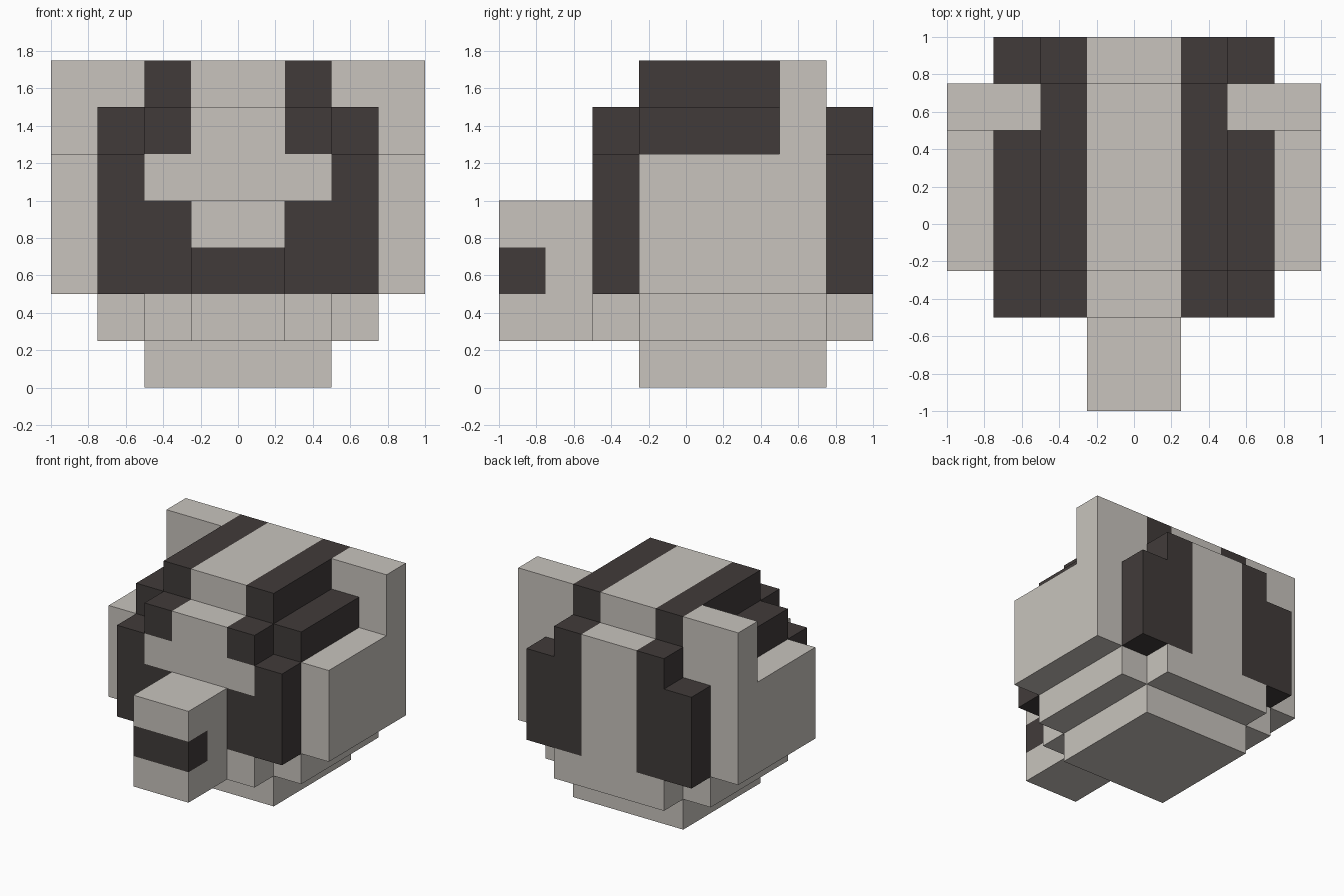
import bpy
import bmesh
from mathutils import Vector

cube = bpy.data.objects.get("Cube")
if cube:
    bpy.data.objects.remove(cube, do_unlink=True)

U = 0.25  # size of one block


def make_material(name, rgb):
    mat = bpy.data.materials.new(name)
    mat.use_nodes = True
    color = (*rgb, 1.0)
    mat.diffuse_color = color
    bsdf = mat.node_tree.nodes["Principled BSDF"]
    bsdf.inputs["Base Color"].default_value = color
    bsdf.inputs["Roughness"].default_value = 0.9
    return mat


pale = make_material("pale_fur", (0.58, 0.55, 0.51))
dark = make_material("dark_fur", (0.053, 0.044, 0.042))


def part(name, mat, *boxes, side=1):
    """Join boxes, given as x, y and z ranges in blocks, into one part."""
    bm = bmesh.new()
    for x, y, z in boxes:
        low, high = (Vector(corner) * U for corner in zip(x, y, z))
        verts = bmesh.ops.create_cube(bm, size=1)["verts"]
        for v in verts:
            v.co = v.co * (high - low) + (low + high) / 2
            v.co.x *= side
    bmesh.ops.recalc_face_normals(bm, faces=bm.faces)
    mesh = bpy.data.meshes.new(name)
    bm.to_mesh(mesh)
    bm.free()
    mesh.materials.append(mat)
    obj = bpy.data.objects.new(name, mesh)
    bpy.context.collection.objects.link(obj)


def pair(name, mat, *boxes):
    part("left_" + name, mat, *boxes)
    part("right_" + name, mat, *boxes, side=-1)


# Depth ranges shared by many parts
FRONT, MIDDLE, BACK = (-2, -1), (-1, 3), (3, 4)

# Stepped underside
part("neck", pale, ((-2, 2), MIDDLE, (0, 1)))
part("jaw", pale,
     ((-3, 3), MIDDLE, (1, 2)),
     ((-2, 2), FRONT, (1, 2)),
     ((-2, 2), BACK, (1, 2)))

# Pale centre band over the whole head
part("centre_band", pale,
     ((-1, 1), (-2, 4), (2, 6)),
     ((-1, 1), MIDDLE, (6, 7)))

# Snout, with the mouth wrapping around its tip
part("snout", pale,
     ((-1, 1), (-4, -2), (1, 2)),
     ((-1, 1), (-3, -2), (2, 3)),
     ((-1, 1), (-4, -2), (3, 4)))
part("mouth", dark, ((-1, 1), (-4, -3), (2, 3)))

# Sides of the head
pair("cheek", pale, ((1, 4), MIDDLE, (2, 5)))
pair("ear", pale, ((2, 4), (2, 3), (5, 7)))
pair("under_brow", pale, ((1, 2), FRONT, (4, 5)))

# Dark markings
pair("face_patch", dark,
     ((1, 3), FRONT, (2, 4)),
     ((2, 3), FRONT, (4, 5)))
pair("brow", dark, ((1, 2), FRONT, (5, 6)))
pair("crown_stripe", dark,
     ((1, 2), MIDDLE, (5, 7)),
     ((2, 3), (-1, 2), (5, 6)))
pair("back_patch", dark,
     ((1, 3), BACK, (2, 5)),
     ((1, 2), BACK, (5, 6)))
